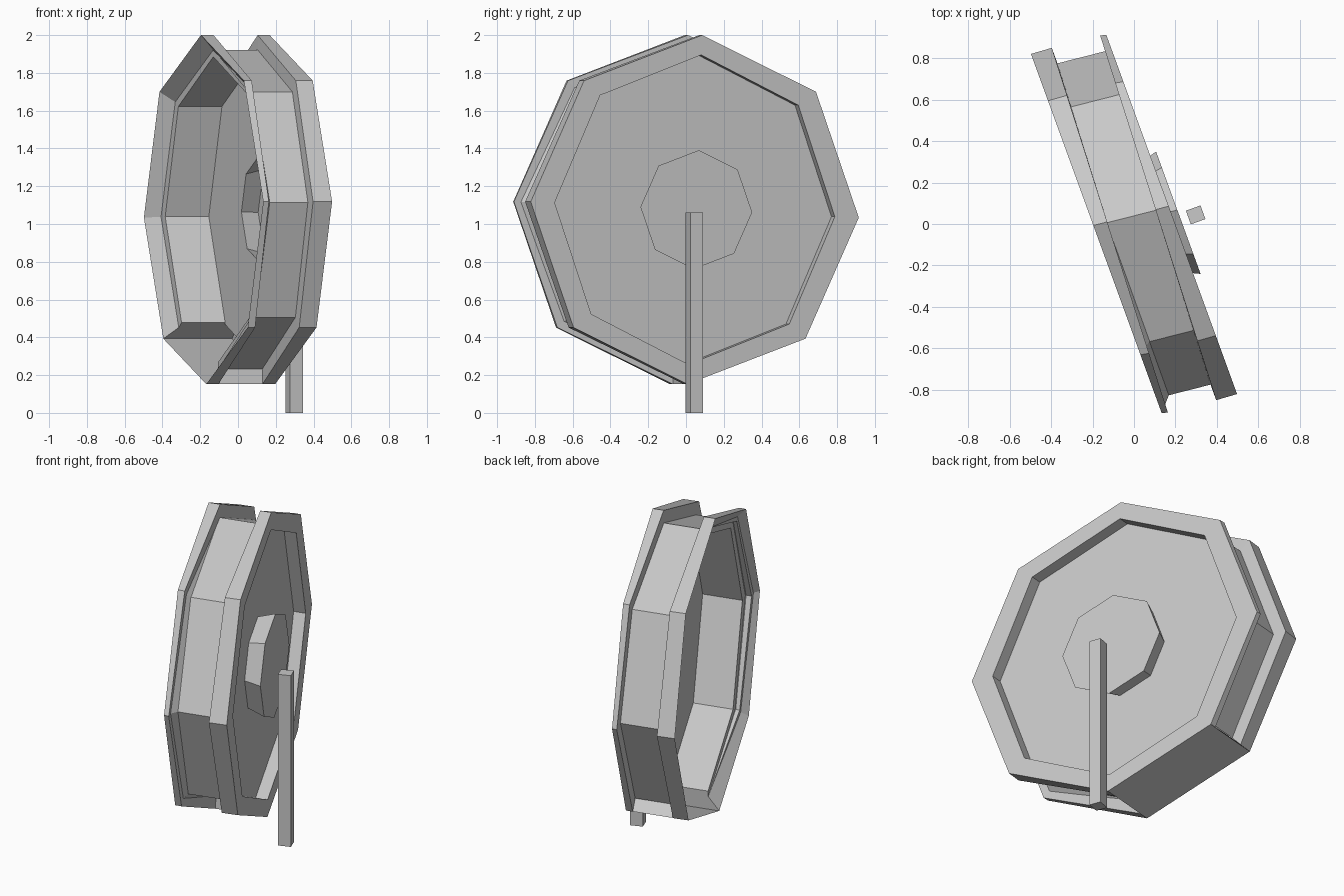
import bpy, bmesh
from math import sin, cos, radians
from mathutils import Matrix

cube = bpy.data.objects.get("Cube")
if cube:
    bpy.data.objects.remove(cube)

YAW = radians(20)        # the whole wheel is turned about z
TILT = radians(2.6)
LEAN = -0.1              # sideways drift of the rings along the axis
CENTER_Z = 1.076
SIDES = 8
GAP = 3                  # segment where only a flat outer sheet closes the rim

grey = bpy.data.materials.new("plain_grey")
grey.use_nodes = True
grey.diffuse_color = (0.58, 0.58, 0.58, 1)
grey.node_tree.nodes["Principled BSDF"].inputs["Base Color"].default_value = (0.58, 0.58, 0.58, 1)


def add_object(name, bm, location):
    bmesh.ops.recalc_face_normals(bm, faces=bm.faces)
    mesh = bpy.data.meshes.new(name)
    bm.to_mesh(mesh)
    bm.free()
    mesh.materials.append(grey)
    obj = bpy.data.objects.new(name, mesh)
    obj.location = location
    obj.rotation_euler.z = YAW
    bpy.context.collection.objects.link(obj)
    return obj


# Cross-section: (axial position, radius across, radius up, skew of the groove)
profile = [
    (0.115, 0.78, 0.81, 0), (-0.122, 0.78, 0.81, 0),
    (-0.122, 0.845, 0.845, 0), (-0.187, 0.925, 0.925, 0),
    (-0.12, 0.925, 0.925, 0.038), (-0.12, 0.845, 0.845, 0.038),
    (0.12, 0.845, 0.845, 0.038), (0.12, 0.925, 0.925, 0.038),
    (0.187, 0.925, 0.925, 0), (0.187, 0.79, 0.82, 0), (0.115, 0.79, 0.82, 0),
    (0.115, 0.275, 0.28, 0), (0.22, 0.315, 0.315, 0),
]
BACK_EDGE, FRONT_EDGE, DISC_EDGE = 3, 8, 10

# Wheel: open dish with grooved rim, disc and flared hub
bm = bmesh.new()
rings = []
for k in range(SIDES):
    t = k * radians(45) + TILT
    rings.append([bm.verts.new((a + skew * sin(t), across * sin(t) + LEAN * a, up * cos(t)))
                  for a, across, up, skew in profile])

for k in range(SIDES):
    p, q = rings[k], rings[(k + 1) % SIDES]
    steps = [(i, i + 1) for i in range(len(profile) - 1)]
    if k == GAP:
        steps = [(BACK_EDGE, FRONT_EDGE)] + steps[FRONT_EDGE:]
    for i, j in steps:
        bm.faces.new((p[i], p[j], q[j], q[i]))

# Hub cap and the end walls either side of the gap
bm.faces.new([ring[-1] for ring in rings])
for k in (GAP, GAP + 1):
    ring = rings[k]
    bm.faces.new(ring[:BACK_EDGE + 1] + ring[FRONT_EDGE:DISC_EDGE + 1])
add_object("dish_wheel", bm, (0, 0, CENTER_Z))

# Support post in front of the hub
bm = bmesh.new()
bmesh.ops.create_cube(bm, size=1, matrix=Matrix.Diagonal((0.075, 0.07, 1.06, 1)))
add_object("support_post", bm, (0.298, 0.044, 0.53))
